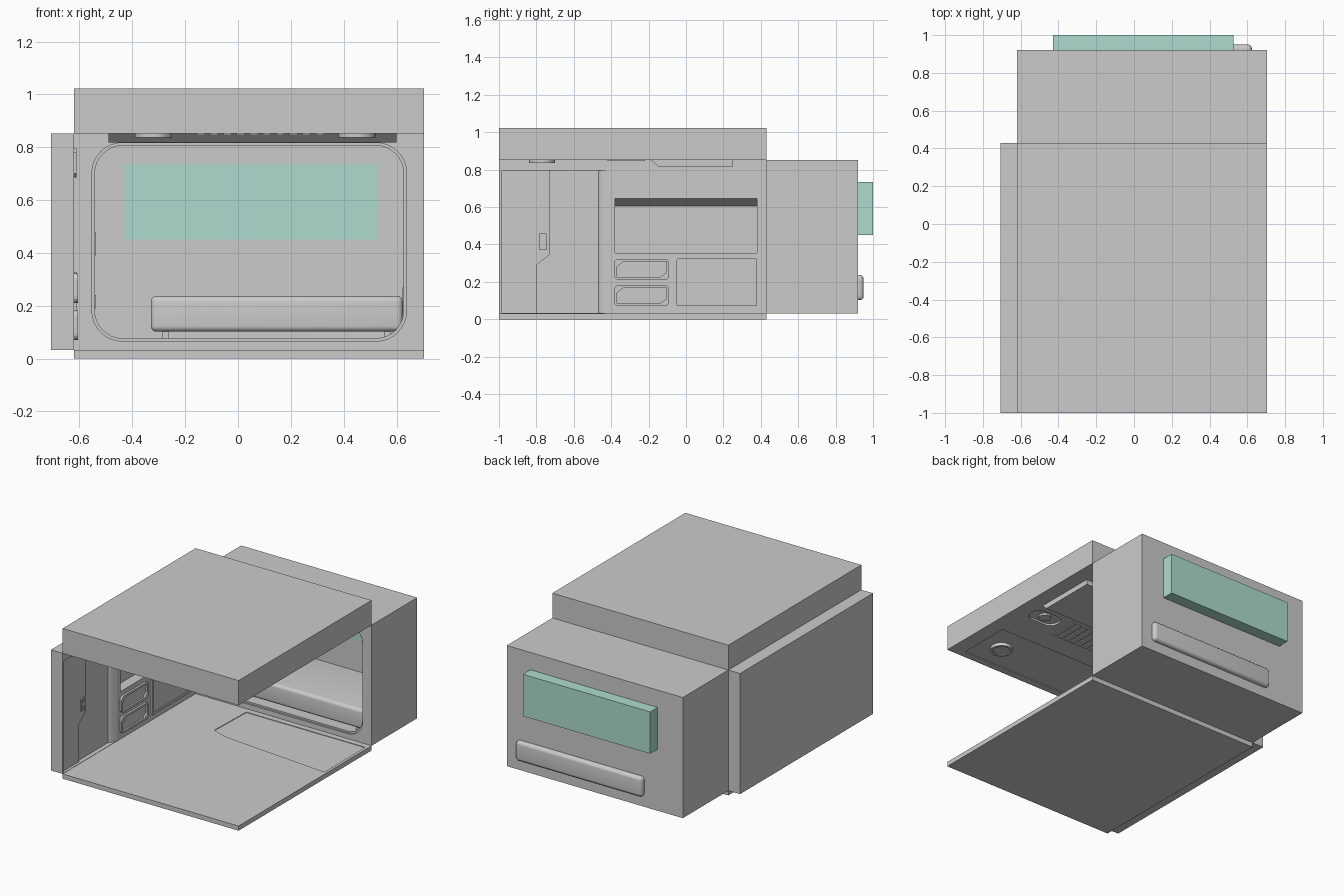
import bpy, bmesh, math
from mathutils import Vector

if "Cube" in bpy.data.objects:
    bpy.data.objects.remove(bpy.data.objects["Cube"])


def prism(name, pts, axis, a, b, bevel=0, smooth=False):
    """Extrude a 2D outline along an axis: x -> (y,z), y -> (x,z), z -> (x,y)."""
    def place(p, d):
        u, v = p
        return {'x': (d, u, v), 'y': (u, d, v), 'z': (u, v, d)}[axis]
    bm = bmesh.new()
    face = bm.faces.new([bm.verts.new(place(p, a)) for p in pts])
    ext = bmesh.ops.extrude_face_region(bm, geom=[face])
    move = Vector(place((0, 0), b - a))
    bmesh.ops.translate(bm, vec=move, verts=[g for g in ext['geom'] if isinstance(g, bmesh.types.BMVert)])
    if bevel:
        bmesh.ops.bevel(bm, geom=bm.edges[:], offset=bevel, segments=5, profile=0.5, affect='EDGES')
    bmesh.ops.recalc_face_normals(bm, faces=bm.faces[:])
    me = bpy.data.meshes.new(name)
    bm.to_mesh(me)
    bm.free()
    ob = bpy.data.objects.new(name, me)
    bpy.context.collection.objects.link(ob)
    if smooth:
        select(ob)
        bpy.ops.object.shade_smooth_by_angle(angle=math.radians(35))
    return ob


def select(ob):
    bpy.ops.object.select_all(action='DESELECT')
    ob.select_set(True)
    bpy.context.view_layer.objects.active = ob


def rect(u0, u1, v0, v1):
    return [(u0, v0), (u1, v0), (u1, v1), (u0, v1)]


def rounded(u0, u1, v0, v1, r, n=6):
    pts = []
    for cu, cv, s in ((u1 - r, v1 - r, 0), (u0 + r, v1 - r, 90), (u0 + r, v0 + r, 180), (u1 - r, v0 + r, 270)):
        for i in range(n + 1):
            t = math.radians(s + 90 * i / n)
            pts.append((cu + r * math.cos(t), cv + r * math.sin(t)))
    return pts


def box(name, x0, x1, y0, y1, z0, z1, bevel=0, smooth=False):
    return prism(name, rect(x0, x1, y0, y1), 'z', z0, z1, bevel, smooth)


def cut(ob, *cutters):
    for c in cutters:
        c.hide_render = True
        m = ob.modifiers.new('cut', 'BOOLEAN')
        m.operation, m.solver, m.object = 'DIFFERENCE', 'EXACT', c
        select(ob)
        bpy.ops.object.modifier_apply(modifier=m.name)
        bpy.data.objects.remove(c, do_unlink=True)


# Floor with a shallow sunken plate in front of the alcove
floor = box('floor', -0.62, 0.705, -1, 0.43, 0, 0.032)
cut(floor, prism('cutter', [(-0.21, 0.39), (-0.22, 0.06), (-0.10, 0.02), (0.12, 0.0), (0.685, -0.05), (0.685, 0.39)],
                 'z', 0.028, 0.06))

# Ceiling with a shallow inset field, a stadium recess and lamps
ceiling = box('ceiling', -0.62, 0.705, -1, 0.43, 0.853, 1.022)
cut(ceiling,
    box('cutter', -0.5, 0.6, -0.95, -0.58, 0.84, 0.859),
    prism('cutter', rounded(0.38, 0.60, -0.36, -0.23, 0.06), 'z', 0.84, 0.866))
for i, x in enumerate((-0.32, 0.45)):
    lamp = prism('ceiling_lamp_%d' % i, rounded(x - 0.07, x + 0.07, -0.84, -0.70, 0.0699, 8), 'z', 0.836, 0.862)
    cut(lamp, prism('cutter', rounded(x - 0.055, x + 0.055, -0.825, -0.715, 0.0549, 8), 'z', 0.83, 0.842))
prism('ceiling_sensor', rounded(0.45, 0.53, -0.335, -0.255, 0.0399, 6), 'z', 0.853, 0.87)
for i in range(10):
    x = 0.31 - i * 0.05
    box('vent_slat_%d' % i, x - 0.015, x + 0.015, -0.42, -0.22, 0.846, 0.856)
prism('hanging_ceiling_panel', [(-0.19, 0.854), (-0.15, 0.818), (0.25, 0.818), (0.25, 0.854)], 'x', -0.49, 0.60)

# Left wall: door recess, sloped-top shelf niche and storage openings
wall = box('left_wall', -0.708, -0.62, -1, 0.43, 0.032, 0.853)
cut(wall,
    prism('cutter', rect(-0.985, -0.415, 0.034, 0.795), 'x', -0.65, -0.6),
    prism('cutter', [(-0.60, 0.645), (-0.62, 0.645), (-0.69, 0.607), (-0.69, 0.355), (-0.60, 0.355)], 'y', -0.38, 0.38))
prism('door_leaf', [(-0.985, 0.034), (-0.80, 0.034), (-0.80, 0.29), (-0.73, 0.345), (-0.73, 0.795), (-0.985, 0.795)],
      'x', -0.655, -0.638)
handle = prism('door_handle', rounded(-0.785, -0.745, 0.37, 0.46, 0.006, 2), 'x', -0.64, -0.628)
cut(handle, *[prism('cutter', rect(-0.775, -0.755, z, z + 0.024), 'x', -0.636, -0.6) for z in (0.38, 0.426)])
# Curved jamb beside the door
prism('door_jamb', [(-0.655, -0.47), (-0.645, -0.465), (-0.635, -0.45), (-0.628, -0.43), (-0.62, -0.412), (-0.655, -0.412)],
      'z', 0.034, 0.795, smooth=True)
prism('upper_trim', [(-0.38, 0.70), (-0.34, 0.712), (-0.09, 0.712), (-0.05, 0.685), (0.38, 0.685), (0.38, 0.692),
                     (0.25, 0.768), (0.12, 0.77), (0.08, 0.795), (-0.36, 0.795), (-0.38, 0.78)], 'x', -0.63, -0.612)

# Storage drawers with chamfered inset fronts
for i, z in enumerate((0.07, 0.21)):
    d = prism('drawer_%d' % i, rounded(-0.385, -0.09, z, z + 0.113, 0.025, 4), 'x', -0.66, -0.606)
    cut(d, prism('cutter', [(-0.37, z + 0.015), (-0.14, z + 0.015), (-0.105, z + 0.04), (-0.105, z + 0.098),
                            (-0.335, z + 0.098), (-0.37, z + 0.07)], 'x', -0.618, -0.6))
cabinet = prism('cabinet_front', rounded(-0.05, 0.38, 0.07, 0.325, 0.008, 2), 'x', -0.66, -0.61)
cut(cabinet, prism('cutter', rect(-0.035, 0.365, 0.085, 0.31), 'x', -0.616, -0.6))
for i in range(6):
    y, z = 0.12 + i * 0.02, 0.265 - i * 0.008
    prism('cabinet_stud_%d' % i, rounded(y, y + 0.006, z, z + 0.006, 0.0029, 2), 'x', -0.618, -0.613)

# Sleeping alcove: a hollow block with a stepped rounded opening
alcove = box('alcove', -0.62, 0.705, 0.43, 0.92, 0.032, 0.853)
cut(alcove,
    prism('cutter', rounded(-0.553, 0.638, 0.066, 0.817, 0.115, 8), 'y', 0.40, 0.442),
    prism('cutter', rounded(-0.542, 0.627, 0.077, 0.806, 0.105, 8), 'y', 0.40, 0.91))
select(alcove)
bpy.ops.object.shade_smooth_by_angle(angle=math.radians(30))
for i, (x, z0, z1) in enumerate(((-0.543, 0.39, 0.48), (-0.543, 0.19, 0.24), (0.628, 0.18, 0.27))):
    box('alcove_wall_switch_%d' % i, x - 0.006, x + 0.006, 0.58, 0.64, z0, z1)

# Mattress and its feet
box('mattress', -0.33, 0.624, 0.46, 0.95, 0.102, 0.237, 0.022, True)
for i, x in enumerate((-0.275, 0.565)):
    box('mattress_foot_%d' % i, x - 0.013, x + 0.013, 0.48, 0.90, 0.07, 0.11)

# Window
window = box('window', -0.43, 0.528, 0.905, 1.0, 0.45, 0.735)
glass = bpy.data.materials.new('window_teal')
glass.diffuse_color = (0.42, 0.72, 0.63, 1)
glass.use_nodes = True
glass.node_tree.nodes["Principled BSDF"].inputs["Base Color"].default_value = glass.diffuse_color
window.data.materials.append(glass)
